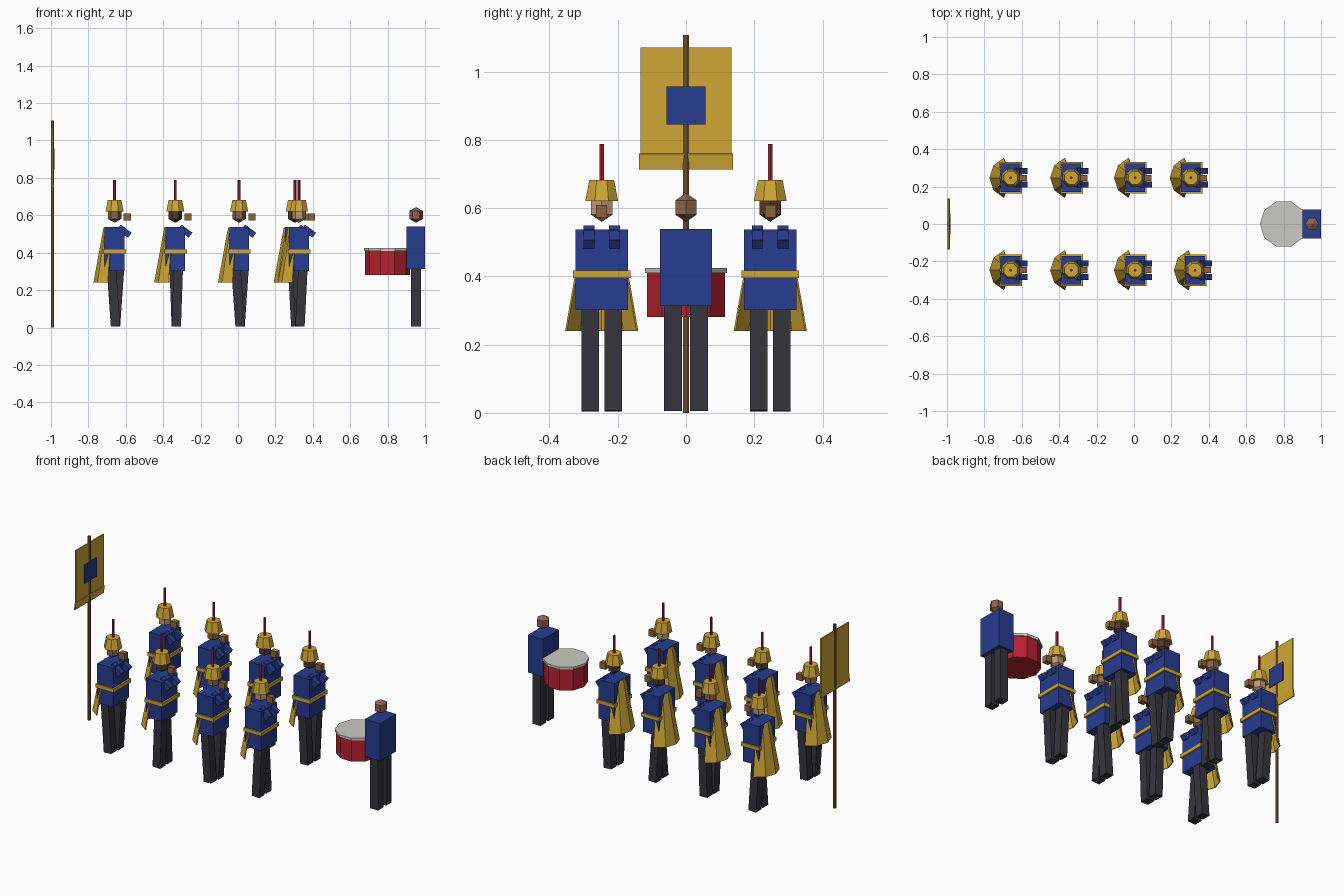
import bpy, bmesh, math
from mathutils import Matrix, Vector

if "Cube" in bpy.data.objects:
    bpy.data.objects.remove(bpy.data.objects["Cube"])


def mat(name, r, g, b):
    m = bpy.data.materials.new(name)
    m.diffuse_color = (r, g, b, 1)
    m.use_nodes = True
    m.node_tree.nodes["Principled BSDF"].inputs["Base Color"].default_value = m.diffuse_color
    return m


BLUE = mat("blue", 0.02, 0.045, 0.28)
GOLD = mat("gold", 0.63, 0.39, 0.035)
RED = mat("red", 0.48, 0.015, 0.03)
DARK = mat("charcoal", 0.035, 0.035, 0.045)
WOOD = mat("wood", 0.27, 0.13, 0.04)
GREY = mat("drum_skin", 0.6, 0.6, 0.55)
SKIN = {"light": mat("skin_light", 0.55, 0.32, 0.2),
        "mid": mat("skin_mid", 0.27, 0.13, 0.075),
        "dark": mat("skin_dark", 0.09, 0.04, 0.025)}


def finish(name, bm, material):
    bmesh.ops.recalc_face_normals(bm, faces=bm.faces)
    me = bpy.data.meshes.new(name)
    bm.to_mesh(me)
    bm.free()
    me.materials.append(material)
    ob = bpy.data.objects.new(name, me)
    bpy.context.collection.objects.link(ob)
    return ob


def box(name, centre, size, material, tilt=0.0):
    """Box tilted about the y axis."""
    bm = bmesh.new()
    m = (Matrix.Translation(centre) @ Matrix.Rotation(math.radians(tilt), 4, 'Y')
         @ Matrix.Diagonal((*size, 1)))
    bmesh.ops.create_cube(bm, size=1, matrix=m)
    return finish(name, bm, material)


def lathe(name, x, y, profile, n, material, start=0.0):
    """Closed solid of n flat sides from (radius, z) pairs; radius 0 is a pole."""
    bm = bmesh.new()
    rings = []
    for r, z in profile:
        k = 1 if r == 0 else n
        rings.append([bm.verts.new((x + r * math.cos(start + math.tau * i / n),
                                    y + r * math.sin(start + math.tau * i / n), z))
                      for i in range(k)])
    for a, b in zip(rings, rings[1:]):
        for i in range(n):
            j = (i + 1) % n
            quad = [a[i % len(a)], a[j % len(a)], b[j % len(b)], b[i % len(b)]]
            bm.faces.new(list(dict.fromkeys(quad)))
    for ring in (rings[0], rings[-1]):
        if len(ring) > 1:
            bm.faces.new(ring)
    return finish(name, bm, material)


def head(x, y, skin):
    r, z = 0.042, 0.602
    lathe("head", x, y, [(0, z - r), (0.866 * r, z - r / 2),
                         (0.866 * r, z + r / 2), (0, z + r)], 6, skin)


def cape(x, y):
    # Flared open cone wrapped round the back
    bm = bmesh.new()
    rows = []
    for r, z in ((0.056, 0.535), (0.110, 0.24)):
        rows.append([bm.verts.new((x + r * math.cos(math.radians(a)),
                                   y + r * math.sin(math.radians(a)), z))
                     for a in range(108, 253, 36)])
    for i in range(4):
        bm.faces.new((rows[0][i], rows[0][i + 1], rows[1][i + 1], rows[1][i]))
    ob = finish("cape", bm, GOLD)
    s = ob.modifiers.new("thickness", 'SOLIDIFY')
    s.thickness = 0.006
    s.offset = 0


def marcher(x, y, skin, swing):
    # Legs, swung in opposite directions about the feet
    for side in (-1, 1):
        t = side * swing
        lean = math.sin(math.radians(t)) * 0.15
        box("leg", (x + 0.005 + lean, y + side * 0.0335, 0.156),
            (0.05, 0.052, 0.30), DARK, t)
    # Tunic, belt and cape
    box("tunic", (x, y, 0.42), (0.105, 0.153, 0.236), BLUE)
    box("belt", (x + 0.002, y, 0.406), (0.12, 0.168, 0.022), GOLD)
    cape(x, y)
    # Raised arms and the mouthpiece
    for side in (-1, 1):
        box("arm", (x + 0.052, y + side * 0.037, 0.515), (0.073, 0.032, 0.033), BLUE, 36)
    box("instrument", (x + 0.068, y, 0.591), (0.038, 0.032, 0.037), WOOD)
    # Head, hat and plume
    head(x, y, skin)
    lathe("hat", x, y, [(0.052, 0.621), (0.039, 0.683)], 8, GOLD, math.pi / 8)
    lathe("plume", x, y, [(0.0075, 0.68), (0.0075, 0.788)], 6, RED)


for x, y, tone, swing in (
        (-0.66, -0.247, "mid", 4), (-0.335, -0.247, "dark", -2),
        (0.006, -0.247, "mid", 4), (0.326, -0.247, "light", -3),
        (-0.66, 0.247, "light", -4), (-0.335, 0.247, "mid", 2),
        (0.006, 0.247, "dark", -4), (0.304, 0.247, "dark", 3)):
    marcher(x, y, SKIN[tone], swing)

# Drummer
for side in (-1, 1):
    box("drummer_leg", (0.952, side * 0.038, 0.16), (0.053, 0.053, 0.31), DARK)
box("drummer_tunic", (0.95, 0, 0.426), (0.1, 0.153, 0.226), BLUE)
head(0.952, 0, SKIN["mid"])

# Drum
lathe("drum_shell", 0.8, 0, [(0.12, 0.281), (0.12, 0.412)], 10, RED)
lathe("drum_skin", 0.8, 0, [(0.127, 0.41), (0.127, 0.425)], 10, GREY)

# Banner: pole, cloth, tilted hem and emblem square
lathe("banner_pole", -0.991, 0, [(0.009, 0.0), (0.009, 1.108)], 8, WOOD, math.pi / 8)
box("banner_cloth", (-0.991, 0, 0.905), (0.008, 0.266, 0.33), GOLD)
box("banner_hem", (-0.991, 0, 0.737), (0.008, 0.274, 0.046), GOLD, 8)
box("banner_emblem", (-0.984, 0, 0.901), (0.006, 0.113, 0.112), BLUE)
